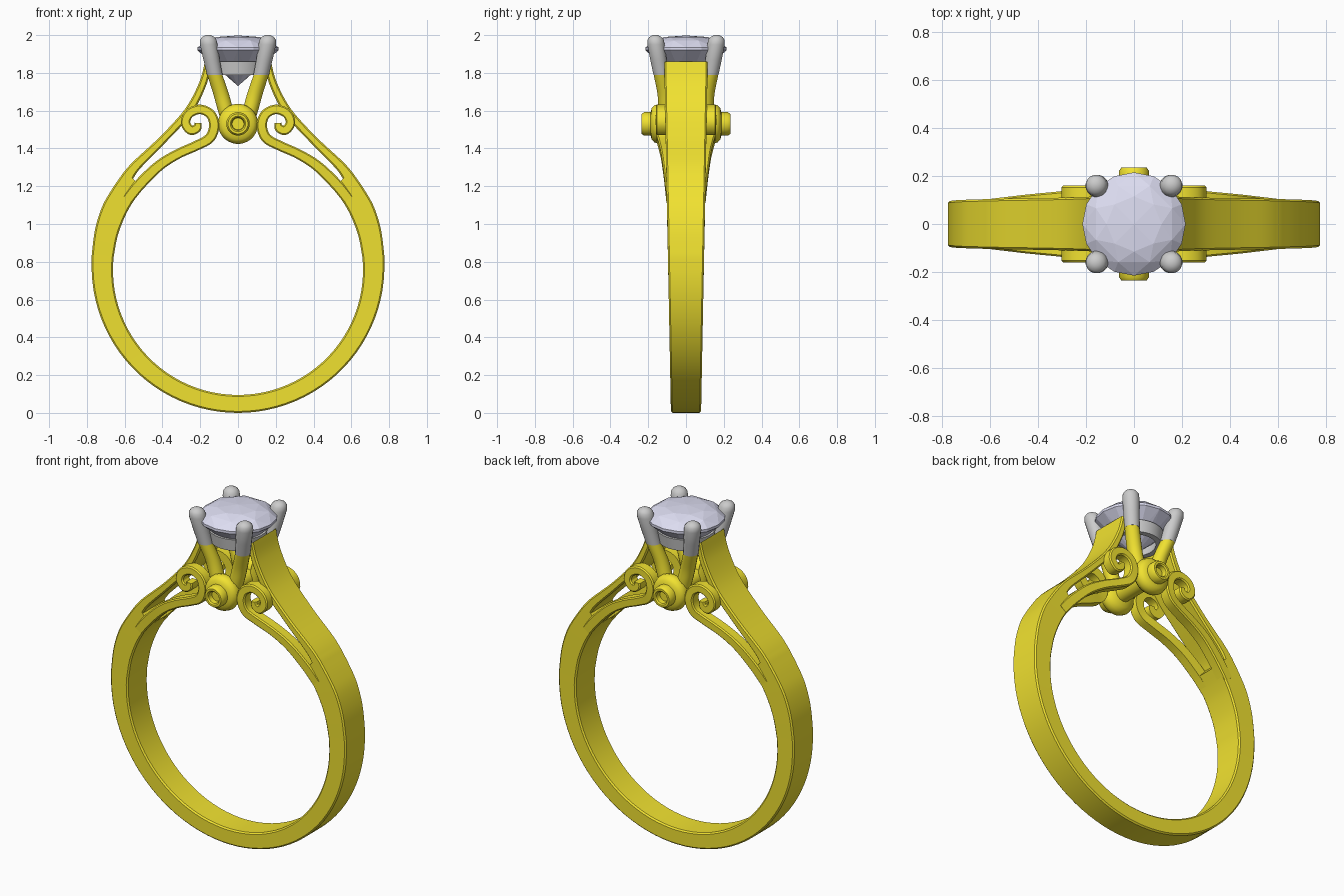
import bpy, bmesh, math
from mathutils import Vector

if "Cube" in bpy.data.objects:
    bpy.data.objects.remove(bpy.data.objects["Cube"])


def material(name, color):
    m = bpy.data.materials.new(name)
    m.diffuse_color = (*color, 1)
    m.use_nodes = True
    m.node_tree.nodes["Principled BSDF"].inputs["Base Color"].default_value = m.diffuse_color
    return m


GOLD = material("gold", (0.88, 0.76, 0.03))
GEM = material("pale_gem", (0.72, 0.72, 0.88))


def spline(pts, n=6):
    """Catmull-Rom through tuples of any length."""
    p = [pts[0]] + list(pts) + [pts[-1]]
    out = []
    for i in range(1, len(p) - 2):
        for k in range(n):
            t = k / n
            out.append(tuple(
                0.5 * (2 * b + (c - a) * t + (2 * a - 5 * b + 4 * c - d) * t * t
                       + (3 * b - a - 3 * c + d) * t ** 3)
                for a, b, c, d in zip(*p[i - 1:i + 3])))
    return out + [tuple(pts[-1])]


def finish(name, bm, mat=None, mirror="", smooth=35):
    bmesh.ops.recalc_face_normals(bm, faces=bm.faces)
    me = bpy.data.meshes.new(name)
    bm.to_mesh(me)
    bm.free()
    ob = bpy.data.objects.new(name, me)
    bpy.context.collection.objects.link(ob)
    if mat:
        me.materials.append(mat)
    if smooth:
        bpy.ops.object.select_all(action="DESELECT")
        ob.select_set(True)
        bpy.context.view_layer.objects.active = ob
        bpy.ops.object.shade_smooth_by_angle(angle=math.radians(smooth))
    if mirror:
        mod = ob.modifiers.new("mirror", "MIRROR")
        mod.use_axis = ["X" in mirror, "Y" in mirror, False]
        mod.merge_threshold = 0.0005
    return ob


def loft(name, sections, mat=None, mirror="", cap_start=True, cap_end=True, loop=False):
    """Skin a row of closed cross-sections."""
    bm = bmesh.new()
    rows = [[bm.verts.new(v) for v in s] for s in sections]
    pairs = list(zip(rows, rows[1:])) + ([(rows[-1], rows[0])] if loop else [])
    for a, b in pairs:
        for i in range(len(a)):
            j = (i + 1) % len(a)
            bm.faces.new((a[i], a[j], b[j], b[i]))
    if cap_start and not loop:
        bm.faces.new(rows[0])
    if cap_end and not loop:
        bm.faces.new(rows[-1])
    return finish(name, bm, mat, mirror)


def circle(x, y, z, r, n=16, axis="z"):
    ang = [2 * math.pi * (i + 0.5) / n for i in range(n)]
    if axis == "z":
        return [(x + r * math.cos(a), y + r * math.sin(a), z) for a in ang]
    return [(x + r * math.cos(a), y, z + r * math.sin(a)) for a in ang]


# band: round shank that thins into the raised shoulder strips
stations = []
for i in range(25):
    a = math.radians(-90 + 92 * i / 24)
    stations.append((0.775 * math.cos(a), 0.775 + 0.775 * math.sin(a),
                     0.662 * math.cos(a), 0.757 + 0.662 * math.sin(a)))
stations += spline([(0.775, 0.83, 0.659, 0.82), (0.757, 0.97, 0.637, 0.937),
                    (0.72, 1.09, 0.597, 1.043), (0.67, 1.18, 0.555, 1.118),
                    (0.61, 1.268, 0.505, 1.185)], 5)
stations += spline([(0.6, 1.28, 0.555, 1.24), (0.55, 1.335, 0.515, 1.297),
                    (0.41, 1.465, 0.378, 1.437), (0.28, 1.61, 0.243, 1.587),
                    (0.205, 1.75, 0.168, 1.735), (0.175, 1.86, 0.145, 1.835)], 6)
sections = []
for ox, oz, ix, iz in stations:
    w = 0.08 + 0.0188 * oz
    c = 0.008                                     # softened edges
    o, n = Vector((ox, 0, oz)), Vector((ix, 0, iz))
    d = (n - o).normalized() * c
    ring = []
    for p, y in ((o, w - c), (o + d, w), (n - d, w), (n, w - c),
                 (n, c - w), (n - d, -w), (o + d, -w), (o, c - w)):
        ring.append((p.x, y, p.z))
    sections.append(ring)
loft("band", sections, GOLD, "X", cap_start=False)

# scroll arms: x, z, outer y, half thickness along the spiral
arm = spline([(0.585, 1.13, 0.104, 0.03), (0.52, 1.21, 0.112, 0.03), (0.42, 1.307, 0.124, 0.028),
              (0.32, 1.37, 0.134, 0.026), (0.22, 1.415, 0.145, 0.026),
              (0.15, 1.455, 0.155, 0.027), (0.126, 1.52, 0.16, 0.027),
              (0.145, 1.58, 0.16, 0.026), (0.20, 1.607, 0.16, 0.025),
              (0.258, 1.585, 0.16, 0.025), (0.278, 1.535, 0.16, 0.025),
              (0.25, 1.497, 0.16, 0.025), (0.217, 1.508, 0.16, 0.023),
              (0.212, 1.535, 0.16, 0.018)], 6)
sections = []
for i, (x, z, y, h) in enumerate(arm):
    a, b = arm[max(i - 1, 0)], arm[min(i + 1, len(arm) - 1)]
    t = Vector((b[0] - a[0], b[1] - a[1])).normalized()
    nx, nz = -t.y, t.x
    c = 0.007
    prof = [(h, y - c), (h - c, y), (c - h, y), (-h, y - c), (-h, y - 0.06), (h, y - 0.06)]
    sections.append([(x + nx * k, yy, z + nz * k) for k, yy in prof])
loft("scroll_arms", sections, GOLD, "XY")

# round beads with hollow studs on the front and back
profile = [(0.05, 0), (0.05, 0.09), (0.08, 0.098), (0.099, 0.12), (0.106, 0.143),
           (0.099, 0.167), (0.083, 0.182), (0.062, 0.187), (0.062, 0.222),
           (0.053, 0.235), (0.041, 0.235), (0.034, 0.228), (0.031, 0.2)]
loft("side_beads", [circle(0, y, 1.53, r, 32, "y") for r, y in profile],
     GOLD, "Y", cap_start=False)

# gold prong legs rising from the beads
legs = spline([(0.045, 0.105, 1.53, 0.04), (0.068, 0.105, 1.61, 0.042),
               (0.09, 0.11, 1.69, 0.042), (0.123, 0.131, 1.79, 0.041)], 5)
loft("prong_legs", [circle(*s) for s in legs], GOLD, "XY")

# grey prong tips with domed ends
tips = [(0.123, 0.131, 1.79, 0.042), (0.14, 0.146, 1.87, 0.044), (0.155, 0.159, 1.95, 0.047),
        (0.157, 0.161, 1.975, 0.044), (0.158, 0.162, 1.99, 0.033), (0.158, 0.162, 2.0, 0.014)]
loft("prong_tips", [circle(*s) for s in tips], None, "XY")

# grey seat ring under the stone
loft("seat_ring", [circle(0, 0, z, r, 40) for r, z in
                   ((0.15, 1.79), (0.16, 1.86), (0.132, 1.86), (0.118, 1.79))], loop=True)

# faceted stone: hull of staggered rings
bm = bmesh.new()
for r, z, n, off in ((0.115, 1.99, 8, 0), (0.172, 1.972, 8, 0.5), (0.215, 1.935, 16, 0),
                     (0.215, 1.92, 16, 0), (0.11, 1.825, 8, 0.5)):
    for i in range(n):
        a = 2 * math.pi * (i + off) / n
        bm.verts.new((r * math.cos(a), r * math.sin(a), z))
bm.verts.new((0, 0, 1.73))
bm.verts.new((0, 0, 1.998))
bmesh.ops.convex_hull(bm, input=bm.verts)
finish("stone", bm, GEM, smooth=0)
